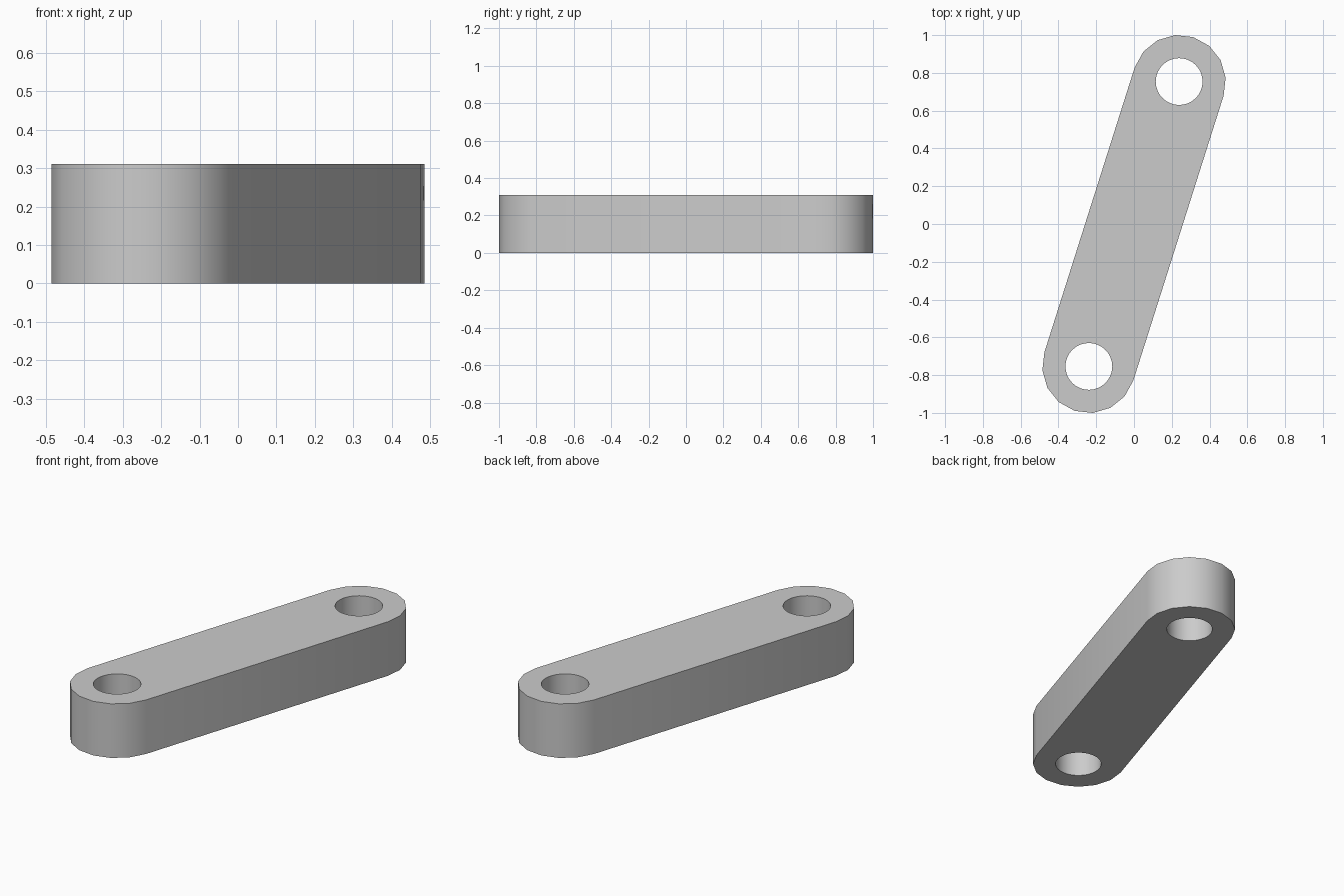
import bpy
import bmesh
import math
from mathutils import Vector

cube = bpy.data.objects.get("Cube")
if cube:
    bpy.data.objects.remove(cube, do_unlink=True)

PIN = Vector((0.239, 0.754, 0.0))   # centre of one eye; the other is opposite
OUTER, HOLE, HEIGHT = 0.247, 0.124, 0.31
ARC_STEPS, HOLE_STEPS = 8, 32
tilt = math.atan2(PIN.y, PIN.x) - math.pi / 2


def arc(centre, radius, start, sweep, steps, count):
    """Points along a circular arc in the ground plane."""
    angles = [start + sweep * i / steps for i in range(count)]
    return [centre + radius * Vector((math.cos(a), math.sin(a), 0)) for a in angles]


def add_loop(bm, points):
    """Closed edge loop through the points."""
    verts = [bm.verts.new(p) for p in points]
    return [bm.edges.new((verts[i - 1], verts[i])) for i in range(len(verts))]


# Outline with two rounded ends, and a round hole in each
bm = bmesh.new()
outline = arc(PIN, OUTER, tilt, math.pi, ARC_STEPS, ARC_STEPS + 1)
outline += arc(-PIN, OUTER, tilt + math.pi, math.pi, ARC_STEPS, ARC_STEPS + 1)
edges = add_loop(bm, outline)
for centre in (PIN, -PIN):
    edges += add_loop(bm, arc(centre, HOLE, 0, math.tau, HOLE_STEPS, HOLE_STEPS))

# Fill the bottom and raise it to full thickness
bmesh.ops.triangle_fill(bm, edges=edges, use_beauty=True, normal=(0, 0, 1))
raised = bmesh.ops.extrude_face_region(bm, geom=bm.faces[:], use_keep_orig=True)
top = [g for g in raised["geom"] if isinstance(g, bmesh.types.BMVert)]
bmesh.ops.translate(bm, verts=top, vec=(0, 0, HEIGHT))
bmesh.ops.recalc_face_normals(bm, faces=bm.faces[:])

mesh = bpy.data.meshes.new("link_bar")
bm.to_mesh(mesh)
bm.free()
link_bar = bpy.data.objects.new("link_bar", mesh)
bpy.context.collection.objects.link(link_bar)

# Plain grey finish
grey = bpy.data.materials.new("light_grey")
grey.use_nodes = True
grey.diffuse_color = (0.6, 0.6, 0.6, 1)
grey.node_tree.nodes["Principled BSDF"].inputs["Base Color"].default_value = (0.6, 0.6, 0.6, 1)
mesh.materials.append(grey)

# Smooth round walls, crisp rims
bpy.ops.object.select_all(action="DESELECT")
link_bar.select_set(True)
bpy.context.view_layer.objects.active = link_bar
bpy.ops.object.shade_smooth_by_angle(angle=math.radians(30))
